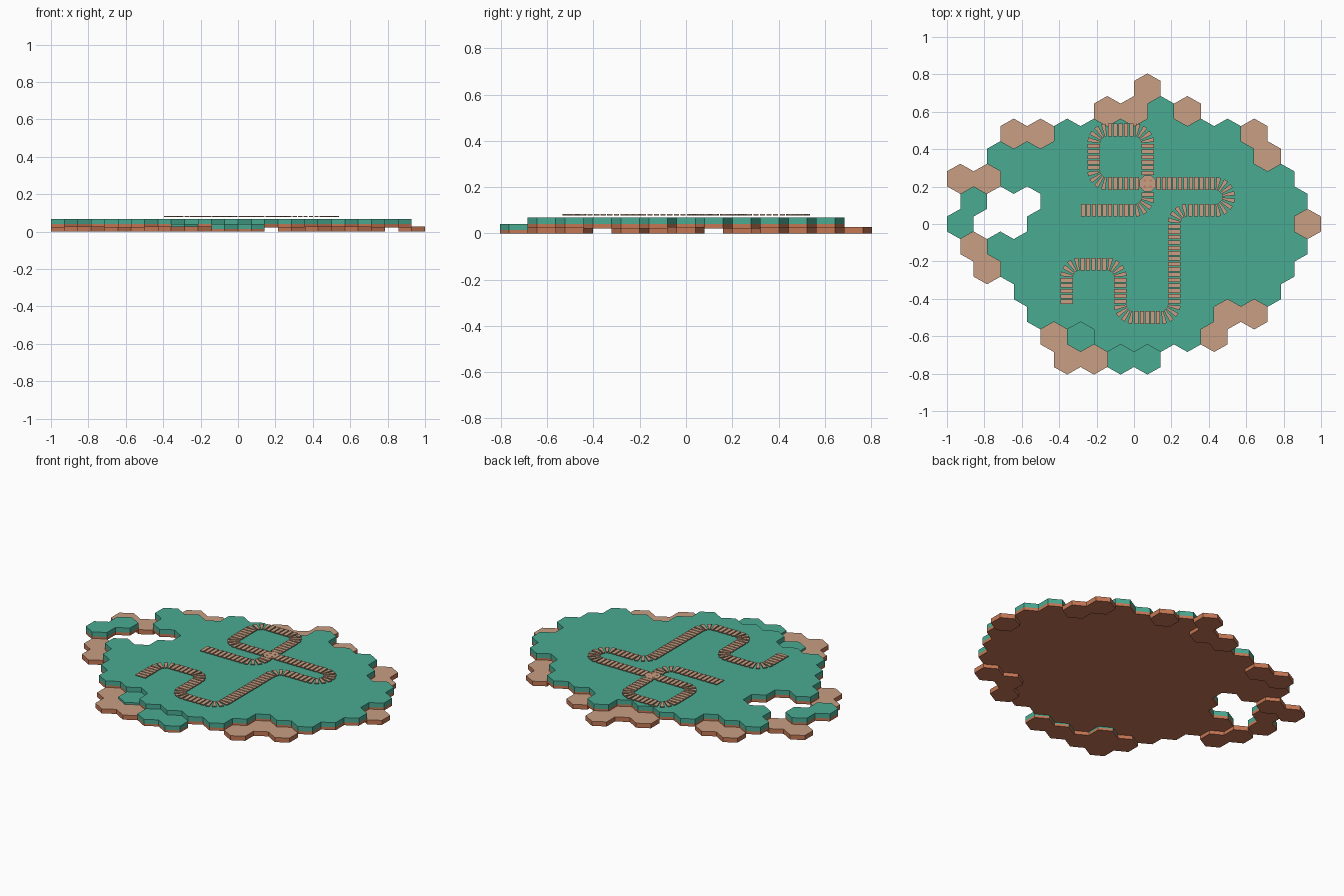
import bpy, bmesh, math
from mathutils import Vector

if "Cube" in bpy.data.objects:
    bpy.data.objects.remove(bpy.data.objects["Cube"])

H = 1 / 14                 # half width of a hex tile
S = 0.805 / (6 + 2 / 3)    # row spacing
R = S * 2 / 3              # centre to top corner


def material(name, rgb):
    m = bpy.data.materials.new(name)
    m.diffuse_color = (*rgb, 1)
    m.use_nodes = True
    m.node_tree.nodes["Principled BSDF"].inputs["Base Color"].default_value = m.diffuse_color
    return m


GREEN = material("grass green", (0.068, 0.41, 0.29))
TAN = material("sand tan", (0.58, 0.345, 0.225))
RUST = material("earth rust", (0.56, 0.185, 0.09))


def finish(name, bm, mats):
    bmesh.ops.recalc_face_normals(bm, faces=bm.faces[:])
    me = bpy.data.meshes.new(name)
    bm.to_mesh(me)
    bm.free()
    for m in mats:
        me.materials.append(m)
    ob = bpy.data.objects.new(name, me)
    bpy.context.collection.objects.link(ob)
    return ob


def hex_slab(name, cells, levels, mats, rule):
    """Merged hex tiles extruded through the z levels; rule(face) gives the material."""
    bm = bmesh.new()
    for n, r in cells:
        cx, cy = n * H, r * S
        corners = [(0, R), (-H, R / 2), (-H, -R / 2), (0, -R), (H, -R / 2), (H, R / 2)]
        bm.faces.new([bm.verts.new((cx + x, cy + y, levels[0])) for x, y in corners])
    bmesh.ops.remove_doubles(bm, verts=bm.verts[:], dist=0.003)
    layer = bm.faces[:]
    for i, (a, b) in enumerate(zip(levels, levels[1:])):
        # the underside is kept only for the first step
        out = bmesh.ops.extrude_face_region(bm, geom=layer, use_keep_orig=(i == 0))
        new = [g for g in out["geom"] if isinstance(g, bmesh.types.BMFace)]
        verts = {v for f in new for v in f.verts}
        bmesh.ops.translate(bm, verts=list(verts), vec=(0, 0, b - a))
        if i > 0:
            old = [f for f in layer if f.is_valid]
            if old:
                bmesh.ops.delete(bm, geom=old, context='FACES_ONLY')
        layer = new
    bmesh.ops.recalc_face_normals(bm, faces=bm.faces[:])
    bm.normal_update()
    for f in bm.faces:
        f.material_index = rule(f)
    return finish(name, bm, mats)


# --- tile layout: row -> ranges of half-column indices ---
land_rows = {5: [(2, 2)], 4: [(-5, 7)], 3: [(-10, 8)], 2: [(-9, 11)],
             1: [(-12, -12), (-6, 12)], 0: [(-13, -13), (-7, 11)], -1: [(-10, 12)],
             -2: [(-9, 11)], -3: [(-8, 10)], -4: [(-7, 5)], -5: [(-2, 4)]}
land = [(n, r) for r, spans in land_rows.items() for a, b in spans
        for n in range(a, b + 1, 2)]
low_land = [(-4, -5), (-1, -6), (1, -6)]
sand = [(1, 6), (-2, 5), (0, 5), (4, 5), (-9, 4), (-7, 4), (9, 4), (10, 3), (-13, 2),
        (-11, 2), (13, 0), (-12, -1), (-11, -2), (7, -4), (9, -4), (-6, -5), (6, -5),
        (-5, -6), (-3, -6)]


def above(z):
    return lambda f: 1 if f.calc_center_median().z > z else 0


hex_slab("grass_plateau", land, [0.022, 0.04, 0.068], [RUST, GREEN], above(0.041))
hex_slab("low_grass_tiles", low_land, [0.0, 0.014, 0.04], [RUST, GREEN], above(0.015))
hex_slab("sand_tiles", sand, [0.0, 0.028], [RUST, TAN], above(0.027))

# --- track of separate ties along a path with rounded corners ---
path = [Vector(p) for p in [(-0.286, 0.073), (0.073, 0.073), (0.073, 0.502), (-0.215, 0.502),
        (-0.215, 0.216), (0.505, 0.216), (0.505, 0.073), (0.215, 0.073), (0.215, -0.5),
        (-0.073, -0.5), (-0.073, -0.215), (-0.36, -0.215), (-0.36, -0.43)]]
CROSS = Vector((0.073, 0.216))
FILLET, PITCH = 0.0714, 0.0286
Z0, Z1 = 0.077, 0.083
ties = bmesh.new()


def prism(bm, pts, z0, z1):
    lo = [bm.verts.new((p.x, p.y, z0)) for p in pts]
    hi = [bm.verts.new((p.x, p.y, z1)) for p in pts]
    bm.faces.new(lo[::-1])
    bm.faces.new(hi)
    for i in range(len(pts)):
        j = (i + 1) % len(pts)
        bm.faces.new((lo[i], lo[j], hi[j], hi[i]))


def tie(c, d, inner=0.011, outer=0.011):
    """One tie across direction d; the inner end is on the left of d."""
    if (c - CROSS).length < 0.05:
        return
    n = Vector((-d.y, d.x)) * 0.034
    prism(ties, [c - n - d * outer, c - n + d * outer, c + n + d * inner, c + n - d * inner],
          Z0, Z1)


for i in range(len(path) - 1):
    a, b = path[i], path[i + 1]
    d = (b - a).normalized()
    start = a + d * (FILLET if i else 0)
    end = b - d * (FILLET if i < len(path) - 2 else 0)
    count = max(0, round((end - start).length / PITCH))
    for k in range(count):
        tie(start + (end - start) * ((k + 0.5) / count), d)
    # fan of tapered ties round the corner
    if i < len(path) - 2:
        e = (path[i + 2] - b).normalized()
        centre = b - d * FILLET + e * FILLET
        left = d.x * e.y - d.y * e.x > 0
        for k in range(4):
            t = math.radians(22.5 * (k + 0.5))
            pos = centre - e * FILLET * math.cos(t) + d * FILLET * math.sin(t)
            way = d * math.cos(t) + e * math.sin(t)
            tie(pos, way if left else -way, 0.005, 0.012)
finish("track_ties", ties, [TAN])

# --- crossing plate with four small studs ---
plate = bmesh.new()
prism(plate, [CROSS + Vector((math.cos(t), math.sin(t))) * 0.047
              for t in [math.pi / 8 + k * math.pi / 4 for k in range(8)]], Z0, Z1)
finish("crossing_plate", plate, [TAN])
studs = bmesh.new()
for sx in (-1, 1):
    for sy in (-1, 1):
        o = CROSS + Vector((sx, sy)) * 0.016
        prism(studs, [o + Vector((math.cos(k * math.pi / 3), math.sin(k * math.pi / 3))) * 0.006
                      for k in range(6)], Z1, Z1 + 0.001)
finish("crossing_studs", studs, [RUST])
